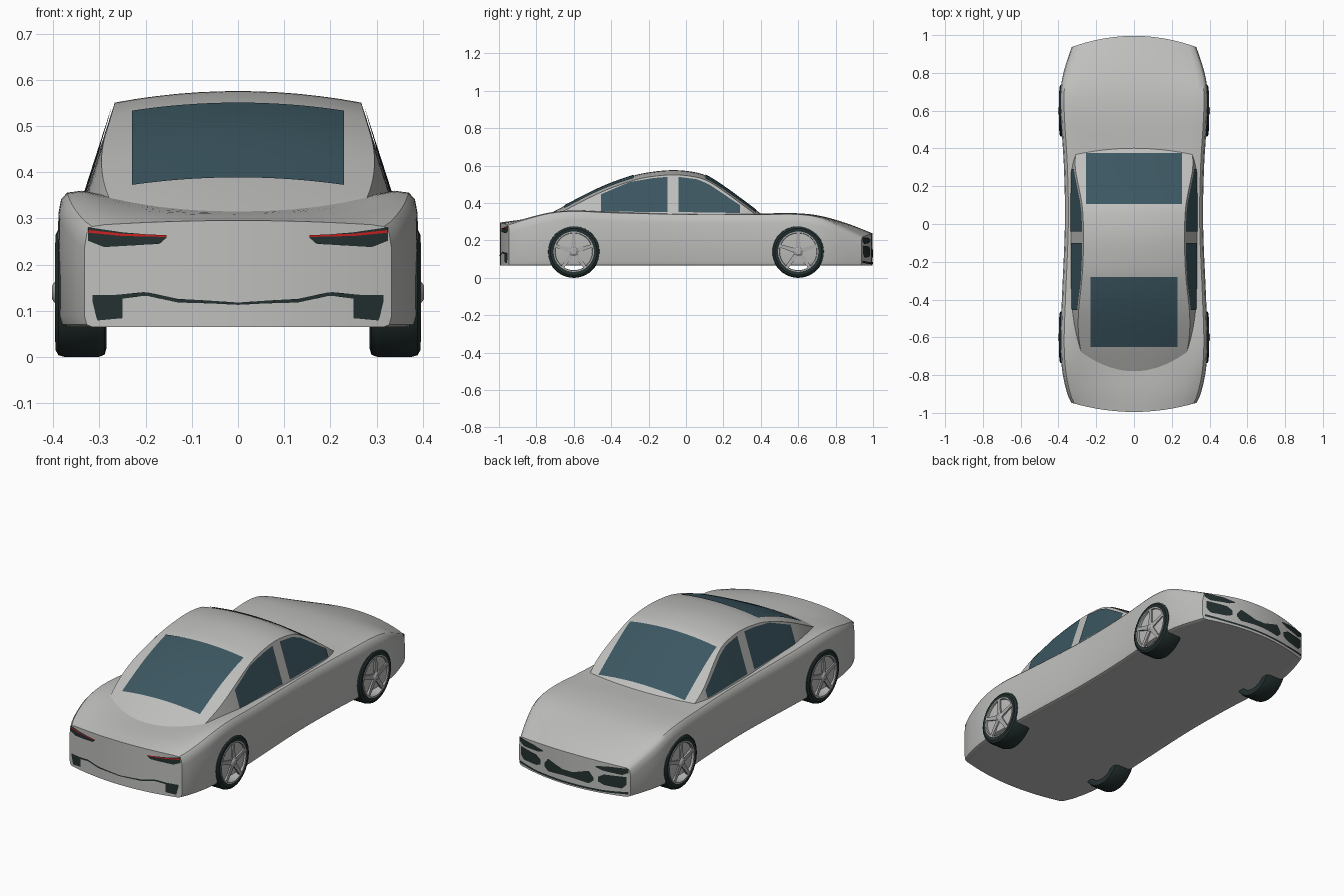
import bpy, bmesh, math
from mathutils import Vector

if "Cube" in bpy.data.objects:
    bpy.data.objects.remove(bpy.data.objects["Cube"])


def material(name, rgb):
    m = bpy.data.materials.new(name)
    m.use_nodes = True
    m.diffuse_color = (*rgb, 1)
    m.node_tree.nodes["Principled BSDF"].inputs["Base Color"].default_value = (*rgb, 1)
    return m


paint = material("silver_paint", (0.52, 0.52, 0.51))
glass = material("blue_glass", (0.045, 0.095, 0.12))
black = material("black_trim", (0.018, 0.03, 0.03))
red = material("red_lens", (0.6, 0.015, 0.015))
alloy = material("wheel_alloy", (0.42, 0.42, 0.42))


def curve(pts):
    """Smooth function through (position, value) points."""
    def slope(i):
        a, b = pts[max(i - 1, 0)], pts[min(i + 1, len(pts) - 1)]
        return (b[1] - a[1]) / (b[0] - a[0])

    def f(t):
        t = min(max(t, pts[0][0]), pts[-1][0])
        i = next(k for k in range(len(pts) - 1) if t <= pts[k + 1][0])
        (a, p), (b, q) = pts[i], pts[i + 1]
        h, s = b - a, (t - a) / (b - a)
        return (p * (1 + 2 * s) * (1 - s) ** 2 + q * s * s * (3 - 2 * s)
                + h * slope(i) * s * (1 - s) ** 2 + h * slope(i + 1) * s * s * (s - 1))
    return f


def linear(pts, t):
    for (a, p), (b, q) in zip(pts, pts[1:]):
        if t <= b:
            return p + (q - p) * max(t - a, 0) / (b - a)
    return pts[-1][1]


def finish(name, bm, mat, angle=35, recalc=True):
    if recalc:
        bmesh.ops.recalc_face_normals(bm, faces=bm.faces)
    me = bpy.data.meshes.new(name)
    bm.to_mesh(me)
    bm.free()
    me.materials.append(mat)
    ob = bpy.data.objects.new(name, me)
    bpy.context.collection.objects.link(ob)
    bpy.ops.object.select_all(action="DESELECT")
    ob.select_set(True)
    bpy.context.view_layer.objects.active = ob
    bpy.ops.object.shade_smooth_by_angle(angle=math.radians(angle))
    return ob


def loft(name, rings, mat):
    """Skin rings whose first half is the top and second half the underside."""
    bm = bmesh.new()
    rows = [[bm.verts.new(p) for p in r] for r in rings]
    n = len(rows[0])
    for a, b in zip(rows, rows[1:]):
        for j in range(n):
            k = (j + 1) % n
            bm.faces.new((a[j], a[k], b[k], b[j]))
    for r in (rows[0], rows[-1]):
        for j in range(n // 2 - 1):
            bm.faces.new((r[j], r[j + 1], r[n - 2 - j], r[n - 1 - j]))
    return finish(name, bm, mat)


# Lower body: half width, shoulder height and centre height along the length
half_width = curve([(-1, .33), (-.95, .352), (-.85, .374), (-.75, .385), (-.6, .389), (-.4, .382),
                    (0, .366), (.3, .371), (.6, .389), (.75, .387), (.85, .372), (.94, .348), (1, .328)])
shoulder = curve([(-1, .285), (-.9, .315), (-.75, .348), (-.6, .36), (-.4, .352), (0, .343),
                  (.4, .342), (.6, .343), (.75, .322), (.9, .265), (1, .22)])
centre = curve([(-1, .295), (-.9, .308), (-.78, .315), (-.5, .33), (.4, .343), (.55, .347),
                (.7, .335), (.85, .295), (1, .237)])
TAIL, NOSE = -.995, .996


def bow(y, x):
    """Curve the ends of the car in plan."""
    amount = max(abs(y) - .65, 0) / .35 * (.55 if y > 0 else .45)
    return y - math.copysign(amount * x * x, y)


def body_ring(y):
    w, s, c = half_width(y), shoulder(y), centre(y)
    top = [(f, c + (s - c) * (f / .87) ** 2) for f in (0, .15, .3, .45, .6, .75, .87)]
    top += [(.95, s - .004), (.985, s - .018), (1, s - .05)]
    low = [(f, .065) for f, _ in top[:-2]] + [(.985, .07), (1, .088)]
    upper = [(-f, z) for f, z in top[:0:-1]] + top
    under = low[::-1] + [(-f, z) for f, z in low[1:]]
    return [(f * w, bow(y, f * w), z) for f, z in upper + under]


loft("body_shell", [body_ring(TAIL + (NOSE - TAIL) * i / 60) for i in range(61)], paint)

# Cabin: roof line along the length, sloping sides and tapered ends
roof_line = curve([(-.8, .303), (-.78, .315), (-.65, .385), (-.45, .485), (-.28, .547), (-.18, .567),
                   (-.07, .576), (.03, .568), (.105, .548), (.2, .49), (.375, .362), (.44, .315)])
taper = curve([(-.8, .68), (-.7, .82), (-.6, .92), (-.5, .98), (-.4, 1), (.25, 1), (.35, .95), (.44, .82)])


def side(y, z):
    return (.265 + (.55 - z) * .32) * taper(y)


def roof(x, y):
    z = roof_line(y)
    return z - .025 * (x / side(y, z - .025)) ** 2


def cabin_ring(y):
    edge = side(y, roof_line(y) - .025)
    xs = [edge * i / 6 for i in range(-6, 7)]
    base = side(y, .25)
    return [(x, y, roof(x, y)) for x in xs] + [(base * i / 6, y, .25) for i in range(6, -7, -1)]


loft("cabin", [cabin_ring(-.8 + 1.24 * i / 50) for i in range(51)], paint)


# Thin fitted panels: an area between two outlines laid on a surface
def panel(name, mat, upper, lower, place, outward, mirror=False, n=24, m=6):
    for sx, tag in ((1, "left_"), (-1, "right_")) if mirror else ((1, ""),):
        bm = bmesh.new()
        rows = []
        for i in range(n + 1):
            u = lower[0][0] + (lower[-1][0] - lower[0][0]) * i / n
            lo, hi = linear(lower, u), linear(upper, u)
            pts = [place(u, lo + (hi - lo) * j / m) for j in range(m + 1)]
            rows.append([bm.verts.new((x * sx, y, z)) for x, y, z in pts])
        for a, b in zip(rows, rows[1:]):
            for j in range(m):
                bm.faces.new((a[j], b[j], b[j + 1], a[j + 1]))
        bm.normal_update()
        facing = sum((f.normal for f in bm.faces), Vector())
        if facing.dot(Vector((outward[0] * sx, outward[1], outward[2]))) < 0:
            bmesh.ops.reverse_faces(bm, faces=bm.faces)
        finish(tag + name, bm, mat, recalc=False)


def on_roof(x, y):
    return x, y, roof(x, y) + .004


def on_side(y, z):
    return side(y, z) + .004, y, z


def on_tail(x, z, lift=.003):
    return x, bow(TAIL, x) - lift, z


def on_nose(x, z):
    return x, bow(NOSE, x) + .004, z


def on_lens(x, z):
    return on_tail(x, z, .005)


UP, OUT, BACK, FORE = (0, 0, 1), (1, 0, 0), (0, -1, 0), (0, 1, 0)

# Glass
panel("windscreen", glass, [(-.255, .375), (.255, .375)], [(-.255, .105), (.255, .105)], on_roof, UP, m=16)
panel("rear_window", glass, [(-.238, -.28), (.238, -.28)], [(-.23, -.65), (.23, -.65)], on_roof, UP, m=20)
panel("rear_side_window", glass, [(-.455, .447), (-.3, .513), (-.18, .533), (-.1, .54)],
      [(-.455, .355), (-.1, .352)], on_side, OUT, True)
panel("front_side_window", glass, [(-.04, .54), (.06, .527), (.12, .502), (.29, .388)],
      [(-.04, .352), (.29, .347)], on_side, OUT, True)

# Tail details
panel("tail_lamp", black, [(.155, .262), (.25, .27), (.325, .281)],
      [(.155, .258), (.17, .245), (.29, .238), (.325, .252)], on_tail, BACK, True)
panel("tail_lens", red, [(.155, .264), (.25, .267), (.324, .275)],
      [(.155, .26), (.25, .262), (.324, .269)], on_lens, BACK, True, m=1)
panel("rear_vent", black, [(.25, .135), (.315, .134)], [(.25, .084), (.305, .079), (.315, .12)],
      on_tail, BACK, True)
panel("rear_bumper_line", black, [(0, .118), (.06, .122), (.13, .126), (.2, .141), (.26, .135)],
      [(0, .113), (.06, .116), (.13, .118), (.2, .133), (.26, .125)], on_tail, BACK, True, m=1)

# Nose details
panel("headlamp", black, [(.155, .205), (.22, .214), (.322, .217)],
      [(.155, .2), (.19, .188), (.29, .18), (.322, .195)], on_nose, FORE, True)
panel("front_vent", black, [(.17, .15), (.2, .168), (.312, .172)],
      [(.17, .125), (.2, .112), (.29, .108), (.312, .13)], on_nose, FORE, True)
panel("grille", black, [(-.145, .14), (-.12, .172), (-.03, .143), (.03, .143), (.12, .172), (.145, .14)],
      [(-.145, .125), (-.12, .105), (-.03, .112), (.03, .112), (.12, .105), (.145, .125)], on_nose, FORE, n=40)
panel("front_lip", black, [(-.32, .092), (-.2, .084), (.2, .084), (.32, .092)],
      [(-.32, .08), (-.2, .074), (.2, .074), (.32, .08)], on_nose, FORE, m=1)


# Wheels
def turned(name, profile, mat, sx, y, closed=True, steps=40):
    """Turn a (radius, x) profile about the axle."""
    bm = bmesh.new()
    rows = []
    for i in range(steps):
        a = math.tau * i / steps
        rows.append([bm.verts.new((sx * x, y + r * math.cos(a), .14 + r * math.sin(a))) for r, x in profile])
    count = len(profile)
    for i in range(steps):
        a, b = rows[i], rows[(i + 1) % steps]
        for j in range(count if closed else count - 1):
            k = (j + 1) % count
            bm.faces.new((a[j], a[k], b[k], b[j]))
    if not closed:
        bm.faces.new([r[0] for r in rows])
        bm.faces.new([r[-1] for r in rows])
    finish(name, bm, mat)


def spokes(name, sx, y):
    bm = bmesh.new()
    for i in range(5):
        a = math.radians(90 + 72 * i)
        along, across = Vector((0, math.cos(a), math.sin(a))), Vector((0, -math.sin(a), math.cos(a)))
        hub = Vector((0, y, .14))
        corners = [hub + along * r + across * s * w for r, w in ((.015, .013), (.106, .008)) for s in (-1, 1)]
        vs = [bm.verts.new(c + Vector((sx * x, 0, 0))) for x in (.384, .396) for c in corners]
        for f in ((0, 1, 3, 2), (4, 5, 7, 6), (0, 1, 5, 4), (2, 3, 7, 6), (0, 2, 6, 4), (1, 3, 7, 5)):
            bm.faces.new([vs[k] for k in f])
    finish(name, bm, alloy)


for sx, s in ((1, "left"), (-1, "right")):
    for y, e in ((-.6, "rear"), (.6, "front")):
        tag = f"{e}_{s}_"
        turned(tag + "tyre", [(.106, .392), (.125, .395), (.136, .389), (.14, .375), (.14, .302),
                              (.135, .289), (.122, .285), (.106, .288)], black, sx, y)
        turned(tag + "rim", [(.099, .388), (.101, .396), (.108, .396), (.108, .34), (.1, .34)], alloy, sx, y)
        turned(tag + "hub", [(.024, .382), (.024, .396), (.014, .403)], alloy, sx, y, False, 20)
        spokes(tag + "spokes", sx, y)
